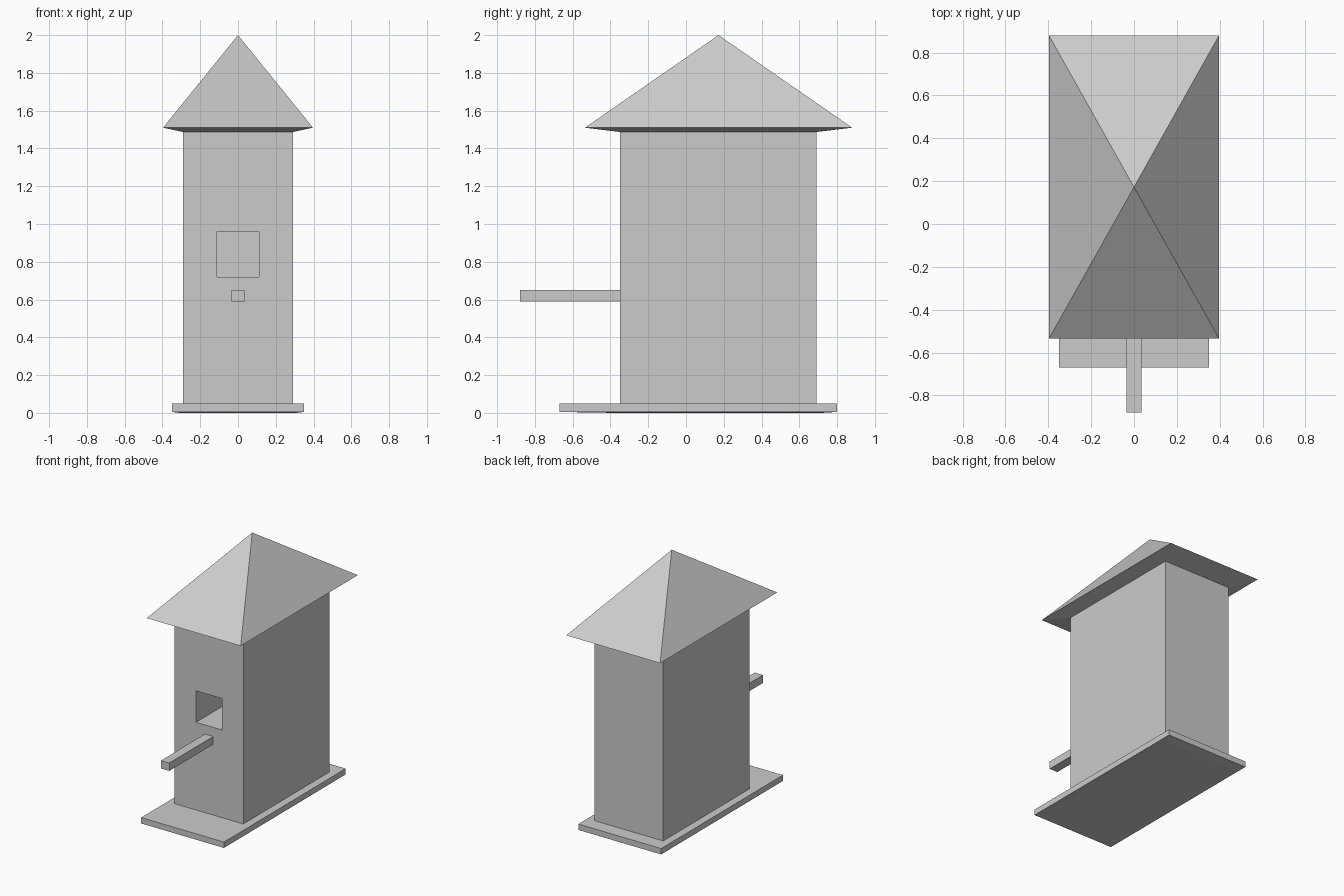
import bpy
import bmesh

cube = bpy.data.objects.get("Cube")
if cube:
    bpy.data.objects.remove(cube, do_unlink=True)

grey = bpy.data.materials.new("plain grey")
grey.use_nodes = True
colour = (0.6, 0.6, 0.6, 1)
grey.diffuse_color = colour
grey.node_tree.nodes["Principled BSDF"].inputs["Base Color"].default_value = colour


def loft(rings):
    """Stack rectangular rings (half width, front y, back y, z) into a closed solid."""
    bm = bmesh.new()
    loops = [[bm.verts.new(p) for p in ((-w, f, z), (w, f, z), (w, b, z), (-w, b, z))]
             for w, f, b, z in rings]
    bm.faces.new(loops[0][::-1])
    bm.faces.new(loops[-1])
    for low, high in zip(loops, loops[1:]):
        for i in range(4):
            j = (i + 1) % 4
            bm.faces.new((low[i], low[j], high[j], high[i]))
    return bm


def finish(bm, name):
    bmesh.ops.remove_doubles(bm, verts=bm.verts, dist=0.0001)
    bmesh.ops.recalc_face_normals(bm, faces=bm.faces)
    mesh = bpy.data.meshes.new(name)
    bm.to_mesh(mesh)
    bm.free()
    mesh.materials.append(grey)
    bpy.context.collection.objects.link(bpy.data.objects.new(name, mesh))


# Base plate, with a very slightly dished-out underside
finish(loft([(0.31, -0.38, 0.72, 0), (0.35, -0.67, 0.80, 0.005),
             (0.35, -0.67, 0.80, 0.05)]), "base_plate")

# House body, with a deep square entrance recessed into the front
body = loft([(0.29, -0.35, 0.69, 0.05), (0.29, -0.35, 0.69, 1.49)])
body.normal_update()
front = min(body.faces, key=lambda f: f.calc_center_median().y)
for y in (-0.35, 0.15):
    bmesh.ops.inset_individual(body, faces=[front], thickness=0.02)
    middle = front.calc_center_median().z
    for v in front.verts:
        v.co = (0.11 if v.co.x > 0 else -0.11, y, 0.96 if v.co.z > middle else 0.72)
finish(body, "house_body")

# Perch below the entrance
finish(loft([(0.035, -0.88, -0.34, 0.59), (0.035, -0.88, -0.34, 0.65)]), "perch")

# Pyramid roof, its eaves rising slightly outward from the walls
finish(loft([(0.29, -0.35, 0.69, 1.487), (0.397, -0.535, 0.88, 1.51),
             (0, 0.172, 0.172, 2)]), "roof")
